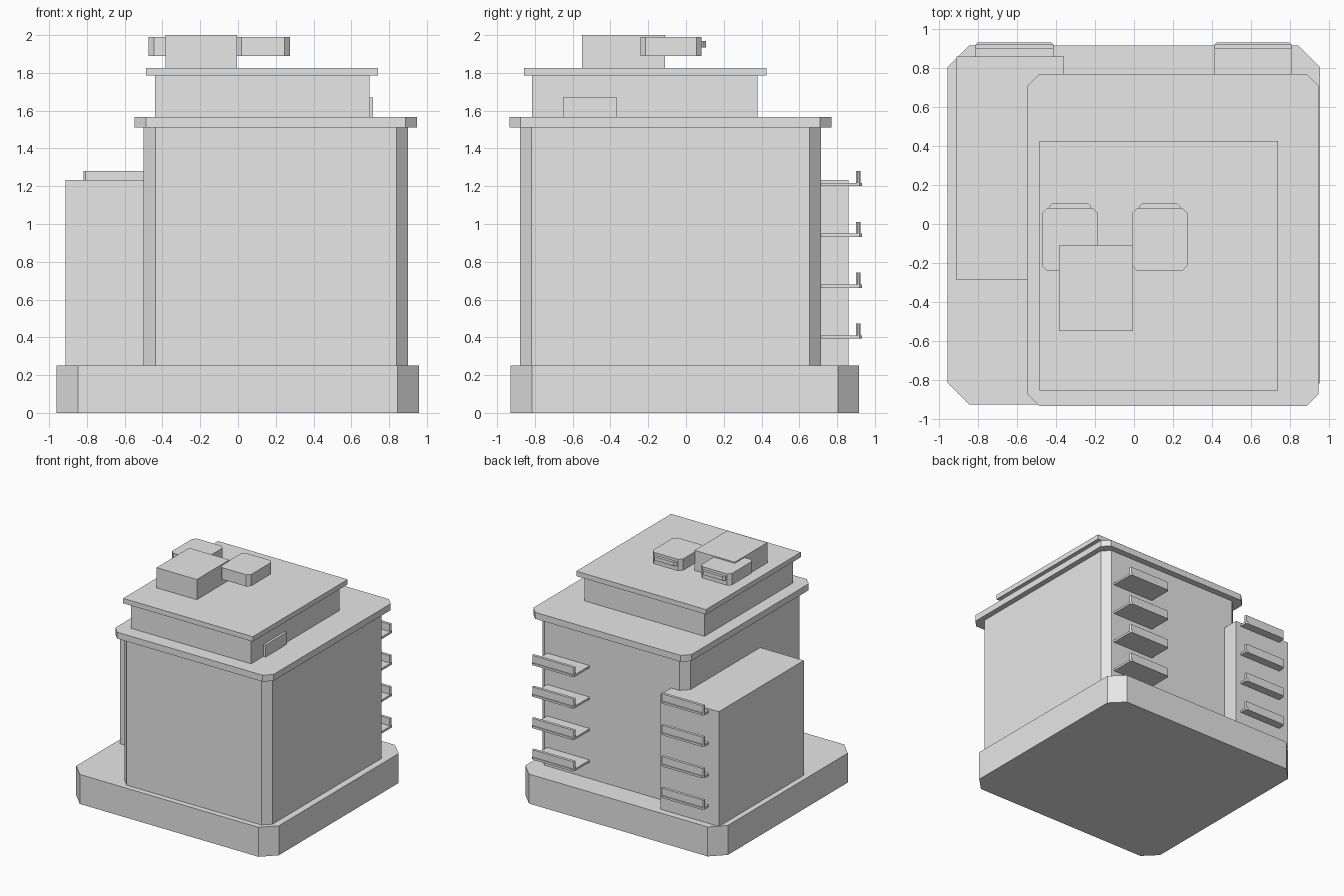
import bpy
import bmesh

if "Cube" in bpy.data.objects:
    bpy.data.objects.remove(bpy.data.objects["Cube"], do_unlink=True)

GREY = (0.8, 0.8, 0.8, 1.0)
grey = bpy.data.materials.new("light grey")
grey.use_nodes = True
grey.diffuse_color = GREY
grey.node_tree.nodes["Principled BSDF"].inputs["Base Color"].default_value = GREY


def block(name, xs, ys, zs, cut=0.0, back_only=False):
    """Box between the given limits, with its upright corners cut off by `cut`."""
    (x0, x1), (y0, y1) = xs, ys
    front = 0.0 if back_only else cut
    outline = []
    for x, y, sx, sy, c in ((x0, y0, 1, 1, front), (x1, y0, -1, 1, front),
                            (x1, y1, -1, -1, cut), (x0, y1, 1, -1, cut)):
        if c == 0:
            outline.append((x, y))
            continue
        corner = [(x, y + sy * c), (x + sx * c, y)]
        # keep the outline running anticlockwise
        outline += corner if sx == sy else corner[::-1]
    bm = bmesh.new()
    base = bm.faces.new([bm.verts.new((x, y, zs[0])) for x, y in outline])
    top = bmesh.ops.extrude_face_region(bm, geom=[base])["geom"]
    lifted = [v for v in top if isinstance(v, bmesh.types.BMVert)]
    bmesh.ops.translate(bm, verts=lifted, vec=(0, 0, zs[1] - zs[0]))
    bmesh.ops.recalc_face_normals(bm, faces=bm.faces)
    mesh = bpy.data.meshes.new(name)
    bm.to_mesh(mesh)
    bm.free()
    mesh.materials.append(grey)
    obj = bpy.data.objects.new(name, mesh)
    bpy.context.collection.objects.link(obj)
    return obj


# Plinth, main tower and side annex
block("plinth", (-0.96, 0.957), (-0.928, 0.917), (0, 0.252), 0.113)
block("tower", (-0.5, 0.9), (-0.88, 0.715), (0.252, 1.512), 0.062)
block("annex", (-0.913, -0.36), (-0.288, 0.86), (0.252, 1.233))

# Cornice, upper storey and roof slab
block("cornice", (-0.548, 0.948), (-0.935, 0.77), (1.512, 1.567), 0.06)
block("upper_storey", (-0.44, 0.695), (-0.815, 0.378), (1.567, 1.785))
block("roof_slab", (-0.487, 0.74), (-0.857, 0.426), (1.785, 1.827))
block("storey_panel", (0.69, 0.716), (-0.65, -0.365), (1.567, 1.67))

# Rooftop housing with two units beside it
block("roof_housing", (-0.385, -0.005), (-0.55, -0.11), (1.827, 2.0))
for side, x0, x1 in (("right", -0.473, -0.185), ("left", -0.01, 0.275)):
    block(f"roof_unit_{side}", (x0, x1), (-0.242, 0.083), (1.89, 1.99), 0.028)
    block(f"roof_unit_rail_{side}", (x0 + 0.035, x1 - 0.035), (0.07, 0.107),
          (1.935, 1.968), 0.018, True)

# Two columns of balconies along the back
for side, x0, x1 in (("right", -0.817, -0.41), ("left", 0.41, 0.813)):
    for level in range(4):
        z = 0.393 + level * 0.269
        block(f"balcony_floor_{side}_{level + 1}", (x0, x1), (0.69, 0.932),
              (z, z + 0.018), 0.014, True)
        block(f"balcony_rail_{side}_{level + 1}", (x0, x1), (0.9, 0.924),
              (z + 0.016, z + 0.08), 0.009)
